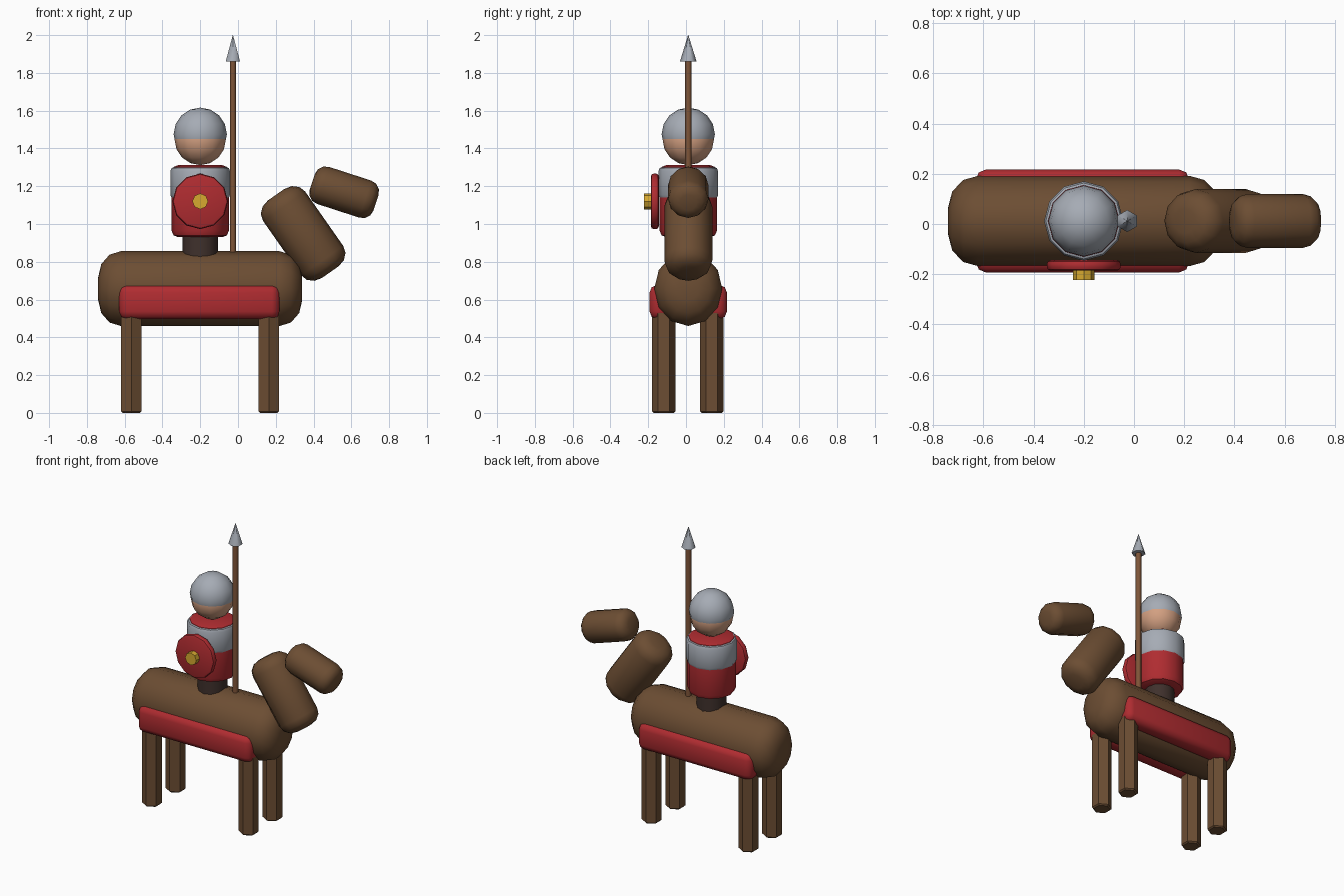
import bpy, bmesh
from math import radians
from mathutils import Matrix, Vector

if "Cube" in bpy.data.objects:
    bpy.data.objects.remove(bpy.data.objects["Cube"])

CY = 0.012   # centre line of horse and rider


def mat(name, r, g, b):
    m = bpy.data.materials.new(name)
    m.diffuse_color = (r, g, b, 1)
    m.use_nodes = True
    m.node_tree.nodes["Principled BSDF"].inputs["Base Color"].default_value = m.diffuse_color
    return m


BROWN = mat("brown", 0.15, 0.075, 0.033)
WOOD = mat("wood", 0.21, 0.09, 0.04)
RED = mat("red", 0.43, 0.025, 0.03)
STEEL = mat("steel", 0.38, 0.41, 0.46)
SKIN = mat("skin", 0.65, 0.35, 0.22)
GOLD = mat("gold", 0.68, 0.40, 0.03)
DARK = mat("dark", 0.05, 0.03, 0.025)


def finish(bm, name, material, loc, rot, smooth):
    bmesh.ops.recalc_face_normals(bm, faces=bm.faces)
    me = bpy.data.meshes.new(name)
    bm.to_mesh(me)
    bm.free()
    me.materials.append(material)
    ob = bpy.data.objects.new(name, me)
    ob.location = loc
    ob.rotation_euler = [radians(a) for a in rot]
    bpy.context.collection.objects.link(ob)
    bpy.ops.object.select_all(action='DESELECT')
    ob.select_set(True)
    bpy.context.view_layer.objects.active = ob
    if smooth:
        bpy.ops.object.shade_smooth_by_angle(angle=radians(smooth))
    return ob


def barrel(name, material, loc, rx, ry, h, sides=12, bevel=0.0, seg=2,
           rot=(0, 0, 0), top=1.0, smooth=40):
    """Cylinder or cone along local z with rounded rims."""
    bm = bmesh.new()
    bmesh.ops.create_cone(bm, cap_ends=True, segments=sides, radius1=ry,
                          radius2=ry * top, depth=h)
    if bevel:
        rims = [e for e in bm.edges
                if abs(e.verts[0].co.z - e.verts[1].co.z) < 1e-5]
        bmesh.ops.bevel(bm, geom=rims, offset=bevel, segments=seg,
                        profile=0.5, affect='EDGES')
    bmesh.ops.scale(bm, vec=(rx / ry, 1, 1), verts=bm.verts)
    return finish(bm, name, material, loc, rot, smooth)


def ball(name, material, loc, r):
    bm = bmesh.new()
    bmesh.ops.create_uvsphere(bm, u_segments=12, v_segments=8, radius=r)
    return finish(bm, name, material, loc, (0, 0, 0), 60)


def box(name, material, loc, size, bevel):
    bm = bmesh.new()
    bmesh.ops.create_cube(bm, size=1)
    bmesh.ops.scale(bm, vec=size, verts=bm.verts)
    bmesh.ops.bevel(bm, geom=bm.edges[:], offset=bevel, segments=2,
                    profile=0.5, affect='EDGES')
    return finish(bm, name, material, loc, (0, 0, 0), 50)


# Horse body, neck and head
barrel("horse_body", BROWN, (-0.20, CY, 0.658), 0.198, 0.18, 1.08,
       bevel=0.12, seg=3, rot=(0, 90, 0))
barrel("horse_neck", BROWN, (0.345, CY, 0.95), 0.136, 0.127, 0.50,
       bevel=0.075, seg=3, rot=(0, -35, 0))
barrel("horse_head", BROWN, (0.562, CY, 1.168), 0.103, 0.107, 0.355,
       bevel=0.06, seg=3, rot=(0, 108, 0))

# Legs and side blankets, mirrored across the centre line
for side, s in (("right", -1), ("left", 1)):
    for end, x in (("rear", -0.565), ("front", 0.163)):
        barrel(f"{end}_{side}_leg", BROWN, (x, CY - 0.003 + s * 0.127, 0.27),
               0.062, 0.062, 0.54, sides=6, bevel=0.008, seg=1)
    box(f"{side}_blanket", RED, (-0.205, CY + s * 0.145, 0.587),
        (0.85, 0.12, 0.18), 0.04)

# Rider
barrel("rider_hips", DARK, (-0.20, CY, 0.89), 0.093, 0.093, 0.14)
barrel("rider_tunic", RED, (-0.20, CY, 1.121), 0.152, 0.152, 0.382,
       bevel=0.035)
barrel("rider_breastplate", STEEL, (-0.20, CY, 1.217), 0.158, 0.158, 0.17,
       bevel=0.022)
ball("rider_face", SKIN, (-0.20, CY, 1.448), 0.136)
ball("rider_helmet", STEEL, (-0.20, CY, 1.475), 0.141)

# Shield with boss
barrel("shield", RED, (-0.20, -0.165, 1.12), 0.147, 0.147, 0.042,
       bevel=0.015, rot=(90, 0, 0))
barrel("shield_boss", GOLD, (-0.20, -0.195, 1.12), 0.042, 0.042, 0.055,
       sides=8, rot=(90, 0, 0))

# Spear
barrel("spear_shaft", WOOD, (-0.027, CY, 1.34), 0.018, 0.018, 1.06, sides=6, smooth=65)
barrel("spear_tip", STEEL, (-0.027, CY, 1.93), 0.044, 0.044, 0.14,
       sides=6, top=0.02, smooth=65)
